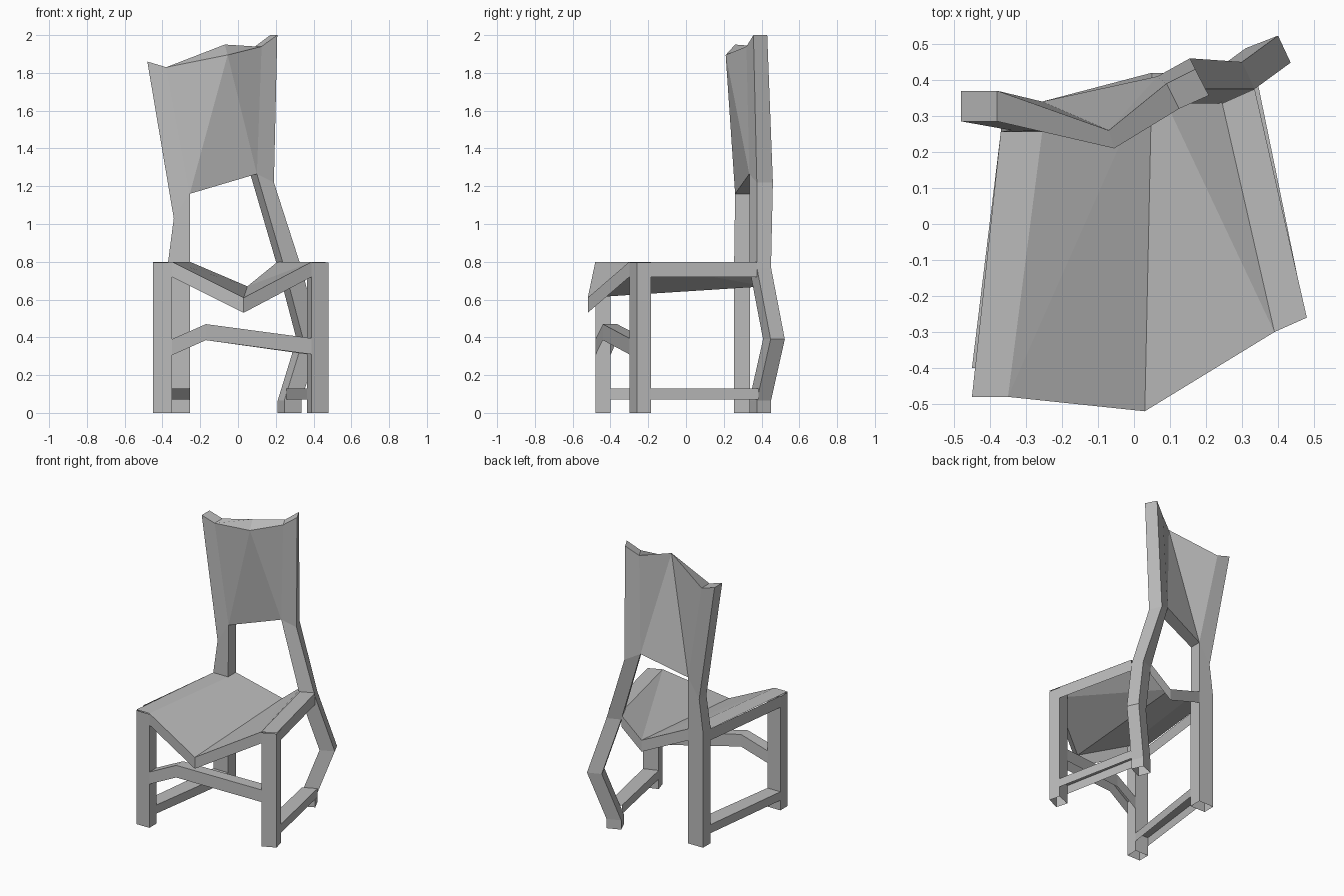
import bpy
import bmesh

if "Cube" in bpy.data.objects:
    bpy.data.objects.remove(bpy.data.objects["Cube"])

grey = bpy.data.materials.new("dark_grey")
grey.diffuse_color = (0.5, 0.5, 0.5, 1)
grey.use_nodes = True
grey.node_tree.nodes["Principled BSDF"].inputs["Base Color"].default_value = grey.diffuse_color


def make(name, verts, faces):
    mesh = bpy.data.meshes.new(name)
    mesh.from_pydata(verts, [], faces)
    bm = bmesh.new()
    bm.from_mesh(mesh)
    bmesh.ops.recalc_face_normals(bm, faces=bm.faces)
    bm.to_mesh(mesh)
    bm.free()
    mesh.materials.append(grey)
    ob = bpy.data.objects.new(name, mesh)
    bpy.context.collection.objects.link(ob)
    return ob


def leg(name, rings, top=True):
    """Skin a chain of four-cornered sections, hollow at the foot."""
    verts = [v for r in rings for v in r]
    n = len(verts)
    faces = [(4*s + i, 4*s + (i + 1) % 4, 4*s + 4 + (i + 1) % 4, 4*s + 4 + i)
             for s in range(len(rings) - 1) for i in range(4)]
    if top:
        faces.append((n - 4, n - 3, n - 2, n - 1))
    make(name, verts, faces)


def at(quad, z, dx=0, dy=0):
    """Section in plan; z may be (left, right) for a slanted cut."""
    zl, zr = z if isinstance(z, tuple) else (z, z)
    return [(x + dx, y + dy, h) for (x, y), h in zip(quad, (zl, zr, zr, zl))]


def stretcher(name, stations):
    """Channel open below: each station is two plan points, bottom and top."""
    verts = [v for a, b, lo, hi in stations
             for v in ((*a, lo), (*a, hi), (*b, hi), (*b, lo))]
    faces = [(4*s + i, 4*s + i + 1, 4*s + i + 5, 4*s + i + 4)
             for s in range(len(stations) - 1) for i in range(3)]
    make(name, verts, faces)


def skirt(name, points):
    """Single upright strip hanging below the seat edge."""
    verts = [v for x, y, z in points for v in ((x, y, z), (x, y, z - 0.08))]
    faces = [(2*i, 2*i + 1, 2*i + 3, 2*i + 2) for i in range(len(points) - 1)]
    make(name, verts, faces)


# Plan sections: front left, front right, back right, back left corner
FL = [(-0.45, -0.48), (-0.35, -0.48), (-0.35, -0.40), (-0.45, -0.40)]
FR = [(0.39, -0.30), (0.48, -0.26), (0.462, -0.185), (0.365, -0.22)]
BL = [(-0.37, 0.255), (-0.255, 0.255), (-0.255, 0.34), (-0.37, 0.34)]
BR = [(0.245, 0.335), (0.335, 0.375), (0.30, 0.45), (0.21, 0.415)]
H = 0.795

# Front legs
leg("front_left_leg", [at(FL, 0), at(FL, H)], False)
leg("front_right_leg", [at(FR, 0), at(FR, H)], False)

# Back legs running up into the back posts
leg("back_left_leg_and_post", [
    at(BL, 0), at(BL, 0.8),
    at([(-0.34, 0.26), (-0.255, 0.26), (-0.255, 0.34), (-0.34, 0.34)], (1.03, 1.16)),
    at([(-0.48, 0.285), (-0.38, 0.285), (-0.38, 0.37), (-0.48, 0.37)], (1.86, 1.83))])
leg("back_right_leg_and_post", [
    at(BR, 0), at(BR, 0.065), at(BR, 0.39, 0.10, 0.073), at(BR, 0.77),
    at([(0.10, 0.335), (0.19, 0.375), (0.155, 0.46), (0.065, 0.41)], (1.265, 1.22)),
    at([(0.125, 0.32), (0.208, 0.357), (0.17, 0.43), (0.09, 0.39)], (1.94, 2.0))])

# Folded seat sheet with skirts along its outer edges
MF, MB = (0.03, -0.52, 0.61), (0.05, 0.42, 0.67)
make("seat", [(*FL[0], 0.8), (*FL[1], 0.8), MF, (*FR[0], 0.8), (*FR[1], 0.8),
              (*BR[1], 0.8), (*BR[0], 0.8), (*BR[3], 0.8), MB,
              (*BL[2], 0.8), (*BL[1], 0.8), (*BL[0], 0.8)],
     [(0, 1, 10, 11), (1, 2, 8), (1, 8, 9, 10), (2, 3, 8), (3, 6, 7, 8), (3, 4, 5, 6)])
skirt("seat_front", [(*FL[1], 0.8), MF, (*FR[0], 0.8)])
skirt("seat_back", [(*BL[2], 0.8), MB, (*BR[3], 0.8)])
skirt("seat_left", [(*FL[3], 0.8), (*BL[0], 0.8)])
skirt("seat_right", [(*FR[2], 0.8), (*BR[1], 0.8)])

# Lower stretchers
stretcher("front_stretcher", [(FL[1], FL[2], 0.305, 0.39),
                              ((-0.17, -0.44), (-0.17, -0.365), 0.385, 0.47),
                              (FR[0], FR[3], 0.31, 0.395)])
stretcher("left_stretcher", [(FL[3], FL[2], 0.07, 0.13), (BL[0], BL[1], 0.07, 0.13)])
stretcher("right_stretcher", [(FR[3], FR[2], 0.07, 0.13),
                              ((0.255, 0.345), (0.345, 0.385), 0.07, 0.13)])

# Faceted backrest: left top, middle top, right top, right bottom, left bottom
front = [(-0.38, 0.285, 1.83), (-0.055, 0.21, 1.895), (0.125, 0.32, 1.94),
         (0.10, 0.335, 1.265), (-0.255, 0.26, 1.16)]
back = [(-0.38, 0.37, 1.83), (-0.07, 0.26, 1.95), (0.09, 0.39, 1.94),
        (0.065, 0.41, 1.265), (-0.255, 0.34, 1.16)]
tris = [(0, 1, 4), (1, 3, 4), (1, 2, 3)]
# The ends are left open where they meet the posts
faces = tris + [tuple(i + 5 for i in t) for t in tris]
faces += [(i, i + 1, i + 6, i + 5) for i in (0, 1, 3)]
make("backrest", front + back, faces)
